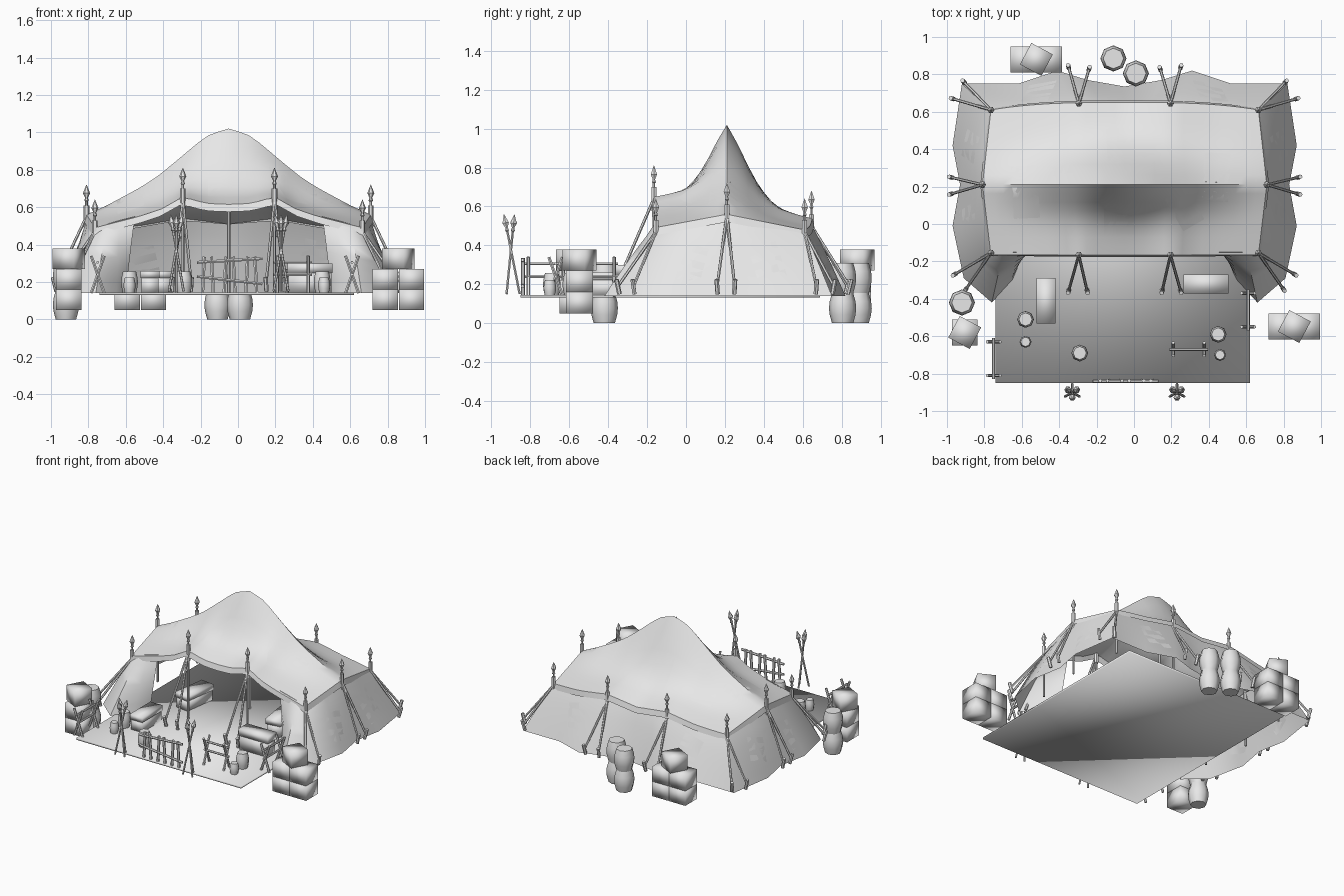
import bpy, bmesh, math
from mathutils import Vector, Matrix
from mathutils.bvhtree import BVHTree

if "Cube" in bpy.data.objects:
    bpy.data.objects.remove(bpy.data.objects["Cube"])

CX, GROUND = -0.05, 0.14
RIDGE_Y = 0.21

grey = bpy.data.materials.new("plain grey")
grey.use_nodes = True
grey.diffuse_color = (0.8, 0.8, 0.8, 1)
grey.node_tree.nodes["Principled BSDF"].inputs["Base Color"].default_value = (0.8, 0.8, 0.8, 1)


# ---- helpers ----
def finish(name, bm, angle=None, normals=True):
    if normals:
        bmesh.ops.recalc_face_normals(bm, faces=bm.faces)
    mesh = bpy.data.meshes.new(name)
    bm.to_mesh(mesh)
    bm.free()
    mesh.materials.append(grey)
    ob = bpy.data.objects.new(name, mesh)
    bpy.context.collection.objects.link(ob)
    for p in mesh.polygons:
        p.use_smooth = True
    if angle:
        bpy.ops.object.select_all(action="DESELECT")
        ob.select_set(True)
        bpy.context.view_layer.objects.active = ob
        bpy.ops.object.shade_smooth_by_angle(angle=math.radians(angle))
    return ob


def table(points, x):
    for (x0, y0), (x1, y1) in zip(points, points[1:]):
        if x <= x1:
            return y0 + (y1 - y0) * (x - x0) / (x1 - x0)
    return points[-1][1]


def lathe(bm, profile, base, direction=(0, 0, 1), n=8):
    turn = Vector(direction).to_track_quat("Z", "Y")
    rings = []
    for r, h in profile:
        rings.append([bm.verts.new(Vector(base) + turn @ Vector(
            (r * math.cos(k * math.tau / n), r * math.sin(k * math.tau / n), h))) for k in range(n)])
    for a, b in zip(rings, rings[1:]):
        for k in range(n):
            bm.faces.new((a[k], a[(k + 1) % n], b[(k + 1) % n], b[k]))
    bm.faces.new(rings[0][::-1])
    bm.faces.new(rings[-1])


def rod(bm, a, b, r=0.009, n=6):
    d = Vector(b) - Vector(a)
    lathe(bm, [(r, 0), (r, d.length)], a, d, n)


def spear(bm, a, b, r=0.007):
    d = Vector(b) - Vector(a)
    L = d.length
    lathe(bm, [(r, 0), (r, L - 0.09), (0.012, L - 0.085), (0.007, L - 0.07),
               (0.019, L - 0.045), (0.001, L)], a, d, 6)


def box(bm, center, size, angle=0):
    m = Matrix.Translation(center) @ Matrix.Rotation(math.radians(angle), 4, "Z") @ Matrix.Diagonal((*size, 1))
    bmesh.ops.create_cube(bm, size=1, matrix=m)


def sheet(bm, rows):
    grid = [[bm.verts.new(p) for p in row] for row in rows]
    for a, b in zip(grid, grid[1:]):
        for k in range(len(a) - 1):
            bm.faces.new((a[k], a[k + 1], b[k + 1], b[k]))
    return grid


# ---- roof: swept ridge, concave slopes, hanging valance ----
ridge = [(0, 1.02), (.1, .99), (.17, .94), (.3, .83), (.4, .75), (.5, .69), (.65, .61), (.76, .56)]
front_eave = [(0, .615), (.12, .62), (.245, .655), (.36, .59), (.48, .55), (.715, .49)]
back_eave = [(0, .51), (.245, .54), (.48, .5), (.715, .48)]
slope = [(0, 0), (.2, .07), (.4, .16), (.57, .3), (.72, .53), (.87, .8), (1, 1)]


def roof_point(s, t):
    """s runs along the ridge, t from front eave (-1) to back eave (1)."""
    up = 1 - abs(t)
    off = abs(s) * 0.715
    eave_y = -0.165 if t < 0 else 0.65 - 0.04 * abs(s) ** 3
    eave_z = table(front_eave if t < 0 else back_eave, off)
    f = table(slope, up)
    f += (up - f) * abs(s) ** 4
    top = table(ridge, abs(s) * 0.76)
    return Vector((CX + s * (0.715 + 0.045 * up), eave_y + (RIDGE_Y - eave_y) * up,
                   eave_z + (top - eave_z) * f))


bm = bmesh.new()
sheet(bm, [[roof_point(i / 14, j / 8) for i in range(-14, 15)] for j in range(-8, 9)])
roof_tree = BVHTree.FromBMesh(bm)
rim = [e for e in bm.edges if e.is_boundary]
new = bmesh.ops.extrude_edge_only(bm, edges=rim)["geom"]
for v in (g for g in new if isinstance(g, bmesh.types.BMVert)):
    out = Vector((v.co.x - CX, v.co.y - RIDGE_Y, 0)).normalized() * 0.012
    v.co += out - Vector((0, 0, 0.04))
finish("tent_roof", bm, 40)

# ---- walls: flared from the eaves to a scalloped hem, open at the front ----
half = [(.50, -.15, .55, .55, -.18), (.58, -.15, .53, .60, -.30), (.65, -.15, .51, .71, -.42),
        (.71, -.15, .48, .86, -.29), (.73, .03, .52, .92, -.01), (.75, .21, .55, .88, .21),
        (.73, .40, .52, .92, .42), (.71, .60, .48, .87, .75), (.50, .62, .49, .57, .75),
        (.27, .63, .53, .36, .82), (.12, .63, .52, .20, .77), (0, .63, .51, 0, .735)]
loop = [(CX + a, b, c, CX + d, e) for a, b, c, d, e in half]
loop += [(2 * CX - a, b, c, 2 * CX - d, e) for a, b, c, d, e in loop[-2::-1]]
bm = bmesh.new()
rows = []
for j in range(7):
    t = j / 6
    q = t ** 0.9
    rows.append([Vector((a + (d - a) * q, b + (e - b) * q, c + (GROUND - c) * t)) for a, b, c, d, e in loop])
sheet(bm, rows)
wall_tree = BVHTree.FromBMesh(bm)
finish("tent_walls", bm, 50)


# ---- sewn patches laid on the cloth ----
def patch(bm, tree, center, view, w, h, angle):
    view = Vector(view)
    turn = view.to_track_quat("-Z", "Y")
    a = math.radians(angle)
    rows = []
    for j in range(6):
        row = []
        for i in range(6):
            u, v = (i / 5 - .5) * w, (j / 5 - .5) * h
            p = Vector((u * math.cos(a) - v * math.sin(a), u * math.sin(a) + v * math.cos(a), 0))
            hit, normal, _, _ = tree.ray_cast(Vector(center) - view * 2 + turn @ p, view)
            if hit is None:
                return
            row.append(hit + (normal if normal.dot(view) < 0 else -normal) * 0.006)
        rows.append(row)
    sheet(bm, rows)


bm = bmesh.new()
for x, y, w, h, a in [(-.58, .17, .14, .28, 3), (-.07, .42, .15, .19, 3), (-.08, .03, .16, .17, 0),
                      (.27, .08, .13, .2, 30), (.44, .25, .14, .26, -3), (-.42, .36, .15, .2, 10)]:
    patch(bm, roof_tree, (x, y, 1), (0, 0, -1), w, h, a)
for side in (-1, 1):
    for y, a in ((.02, -15), (.42, 18)):
        patch(bm, wall_tree, (CX, y, .31), (-side, 0, 0), .15, .19, a * side)
    patch(bm, wall_tree, (CX + side * .46, RIDGE_Y, .32), (0, -1, 0), .15, .2, 14 * side)
finish("cloth_patches", bm, 40, normals=False)

# ---- floor ----
bm = bmesh.new()
box(bm, (-.06, -.08, .138), (1.36, 1.54, .014))
finish("floor_mat", bm)

# ---- tent poles with spear tips, guy lines and stakes ----
poles, lines, stakes = bmesh.new(), bmesh.new(), bmesh.new()
rod(poles, (CX, RIDGE_Y, GROUND), (CX, RIDGE_Y, 1.0), 0.009)
mounts = [  # offset x, y, eave z, tip z, two stake positions
    (.715, -.155, .47, .64, (.91, -.27), (.85, -.35)),
    (.76, .21, .55, .72, (.93, .25), (.93, .16)),
    (.715, .61, .47, .64, (.92, .67), (.86, .76)),
    (.245, -.165, .64, .81, (.30, -.36), (.20, -.36)),
    (.245, .645, .50, .68, (.19, .83), (.30, .84))]
for side in (-1, 1):
    for x, y, eave, tip, *pegs in mounts:
        px = CX + side * x
        rod(poles, (px, y, GROUND), (px, y, eave), 0.008)
        rod(poles, (px, y, eave - .06), (px, y, eave + .06), 0.015)
        spear(poles, (px, y, eave), (px, y, tip))
        for sx, sy in pegs:
            foot = Vector((CX + side * sx, sy, GROUND + .01))
            lean = Vector((foot.x - px, foot.y - y, 0)).normalized() * .01
            rod(lines, foot + Vector((0, 0, .04)), (px, y, eave), 0.008)
            rod(stakes, foot - lean, foot + lean + Vector((0, 0, .075)), 0.012)
finish("tent_poles", poles, 40)
finish("guy_lines", lines, 40)
finish("ground_stakes", stakes, 40)


# ---- crates and barrels ----
def crate_stack(name, xs, y, turn):
    bm = bmesh.new()
    for x in xs:
        for z in (.105, .215):
            box(bm, (x, y, z), (.135, .14, .11))
    box(bm, (sum(xs) / len(xs), y, .325), (.13, .13, .11), turn)
    finish(name, bm)


crate_stack("right_crates", (.787, .927), -.548, -28)
crate_stack("left_crates", (-.905,), -.58, -28)
crate_stack("back_crates", (-.592, -.452), .88, -28)


def barrel(bm, x, y, z, r, h):
    lathe(bm, [(r * .78, 0), (r * .95, h * .28), (r, h * .5), (r * .95, h * .72), (r * .78, h)], (x, y, z))


bm = bmesh.new()
for x, y in ((-.92, -.42), (-.11, .885), (.01, .805)):
    barrel(bm, x, y, 0, .07, .155)
    barrel(bm, x, y, .155, .07, .155)
finish("stacked_barrels", bm, 50)

bm = bmesh.new()
for x, y, r in ((-.58, -.51, .045), (-.58, -.63, .032), (-.29, -.69, .045), (.45, -.59, .045), (.46, -.7, .032)):
    barrel(bm, x, y, GROUND, r, r * 2.6)
finish("small_kegs", bm, 50)

# ---- chests, each a body with a slightly wider lid ----
bm = bmesh.new()
for x, y, w, d, h, a in ((.385, -.32, .23, .09, .16, 0), (-.47, -.41, .09, .23, .12, 0),
                         (-.4, .06, .1, .25, .12, -8), (.32, .06, .1, .25, .13, 8)):
    box(bm, (x, y, GROUND + h * .34), (w, d, h * .68), a)
    box(bm, (x, y, GROUND + h * .84), (w + .012, d + .012, h * .32), a)
finish("chests", bm)


# ---- racks on crossed legs ----
def rack(bm, a, b):
    a, b = Vector((*a, GROUND)), Vector((*b, GROUND))
    d = (b - a).normalized()
    side = Vector((-d.y, d.x, 0)) * .035
    for p in (a, b):
        for k in (-1, 1):
            rod(bm, p + side * k, p - side * k + Vector((0, 0, .2)), .009)
    for z in (.1, .165):
        up = Vector((0, 0, z))
        rod(bm, a - d * .02 + up, b + d * .02 + up, .008)


bm = bmesh.new()
rack(bm, (-.75, -.63), (-.75, -.81))
rack(bm, (.61, -.37), (.61, -.55))
rack(bm, (.21, -.67), (.375, -.67))
finish("crossed_racks", bm, 40)

# ---- picket fence ----
bm = bmesh.new()
for z0, z1 in ((.23, .19), (.305, .325)):
    rod(bm, (-.22, -.84, z0), (.13, -.84, z1), .009)
for k in range(6):
    x = -.19 + k * .058
    rod(bm, (x, -.838, GROUND), (x + .01 * (-1) ** k, -.838, .335), .01)
finish("picket_fence", bm, 40)

# ---- spear tripods ----
bm = bmesh.new()
for x in (-.33, .23):
    for k in range(3):
        a = math.pi / 2 + k * math.tau / 3
        foot = Vector((math.cos(a), math.sin(a), 0)) * .045
        c = Vector((x, -.9, 0))
        spear(bm, c + foot + Vector((0, 0, .15)), c - foot * .8 + Vector((0, 0, .56)))
finish("spear_tripods", bm, 40)
